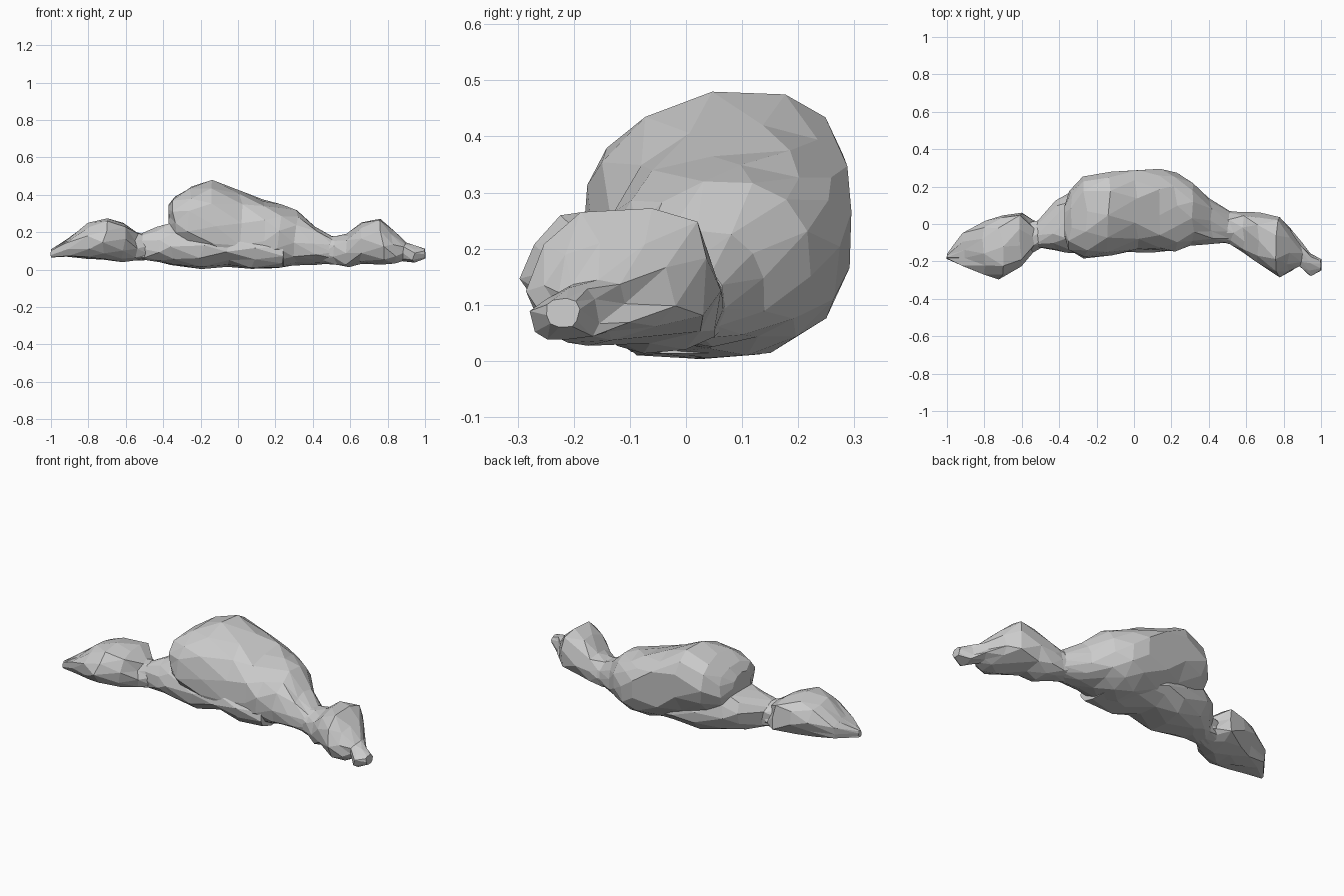
import bpy, bmesh, math, random

random.seed(7)


def power(v, e):
    return math.copysign(abs(v) ** e, v)


def rock(name, sections, sides=11, jitter=0.009, e=0.85):
    """Loft faceted stone through sections (x, y_min, y_max, z_min, z_max, lean)."""
    bm = bmesh.new()
    rings = []
    for i, (x, y0, y1, z0, z1, lean) in enumerate(sections):
        end = i in (0, len(sections) - 1)
        ring = []
        for k in range(sides):
            a = 2 * math.pi * (k + 0.5 * (i % 2) + 0.25) / sides
            s = power(math.sin(a), e)
            y = (y0 + y1) / 2 + (y1 - y0) / 2 * power(math.cos(a), e) + lean * s * abs(math.sin(a))
            z = (z0 + z1) / 2 + (z1 - z0) / 2 * s
            j = 0.002 if end else jitter
            ring.append(bm.verts.new((x + random.uniform(-j, j) * 1.6,
                                      min(max(y + random.uniform(-j, j), y0 - 0.01), y1 + 0.01),
                                      min(max(z + random.uniform(-j, j), z0), z1))))
        rings.append(ring)
    # triangulated bands with staggered points
    for i, (a, b) in enumerate(zip(rings, rings[1:])):
        for k in range(sides):
            n = (k + 1) % sides
            if i % 2 == 0:
                bm.faces.new((a[k], a[n], b[k]))
                bm.faces.new((a[n], b[n], b[k]))
            else:
                bm.faces.new((a[k], a[n], b[n]))
                bm.faces.new((a[k], b[n], b[k]))
    bm.faces.new(rings[0])
    bm.faces.new(rings[-1])
    bmesh.ops.recalc_face_normals(bm, faces=bm.faces)
    # merge near-flat facets so the stone has irregular planes
    bmesh.ops.dissolve_limit(bm, angle_limit=math.radians(6), verts=bm.verts, edges=bm.edges)
    mesh = bpy.data.meshes.new(name)
    bm.to_mesh(mesh)
    bm.free()
    obj = bpy.data.objects.new(name, mesh)
    bpy.context.collection.objects.link(obj)
    return obj


# tall central boulder, sloping down to the right
rock("central_boulder", [
    (-0.37, -0.07, 0.10, 0.19, 0.35, 0.00),
    (-0.34, -0.15, 0.18, 0.15, 0.39, 0.02),
    (-0.26, -0.185, 0.255, 0.11, 0.445, 0.04),
    (-0.13, -0.17, 0.275, 0.06, 0.488, 0.07),
    (0.01, -0.14, 0.293, 0.02, 0.42, 0.06),
    (0.13, -0.145, 0.295, 0.005, 0.375, 0.04),
    (0.22, -0.14, 0.28, 0.01, 0.35, 0.03),
    (0.31, -0.11, 0.215, 0.02, 0.32, 0.02),
    (0.41, -0.105, 0.14, 0.025, 0.235, 0.01),
    (0.51, -0.10, 0.07, 0.035, 0.175, 0.0),
], sides=13)

# low ledge under the boulder, forming the left neck
rock("base_ledge", [
    (-0.60, -0.17, 0.00, 0.05, 0.19, 0.0),
    (-0.51, -0.13, 0.025, 0.045, 0.195, 0.0),
    (-0.42, -0.14, 0.12, 0.035, 0.235, 0.01),
    (-0.35, -0.15, 0.16, 0.025, 0.26, 0.02),
    (-0.19, -0.165, 0.20, 0.003, 0.23, 0.0),
    (-0.06, -0.145, 0.22, 0.015, 0.22, 0.0),
    (0.08, -0.155, 0.20, 0.004, 0.20, 0.0),
    (0.24, -0.14, 0.16, 0.01, 0.16, 0.0),
])

# left stone, tapering to a point
rock("left_stone", [
    (-1.0, -0.185, -0.16, 0.065, 0.11, 0.0),
    (-0.91, -0.225, -0.05, 0.063, 0.17, 0.0),
    (-0.80, -0.265, 0.01, 0.058, 0.25, 0.01),
    (-0.71, -0.29, 0.04, 0.045, 0.277, 0.01),
    (-0.61, -0.23, 0.065, 0.04, 0.255, 0.01),
    (-0.54, -0.15, 0.01, 0.045, 0.20, 0.0),
    (-0.48, -0.12, 0.01, 0.05, 0.185, 0.0),
])

# right stone with a small nub at its tip
rock("right_stone", [
    (0.45, -0.09, 0.08, 0.03, 0.18, 0.0),
    (0.52, -0.11, 0.065, 0.025, 0.18, 0.0),
    (0.59, -0.15, 0.06, 0.01, 0.195, 0.01),
    (0.66, -0.20, 0.055, 0.03, 0.258, 0.01),
    (0.77, -0.28, 0.043, 0.027, 0.272, 0.02),
    (0.83, -0.26, -0.02, 0.03, 0.21, 0.01),
    (0.89, -0.225, -0.10, 0.045, 0.15, 0.0),
    (0.945, -0.278, -0.15, 0.038, 0.13, 0.01),
    (1.0, -0.25, -0.19, 0.06, 0.112, 0.0),
], sides=10)
